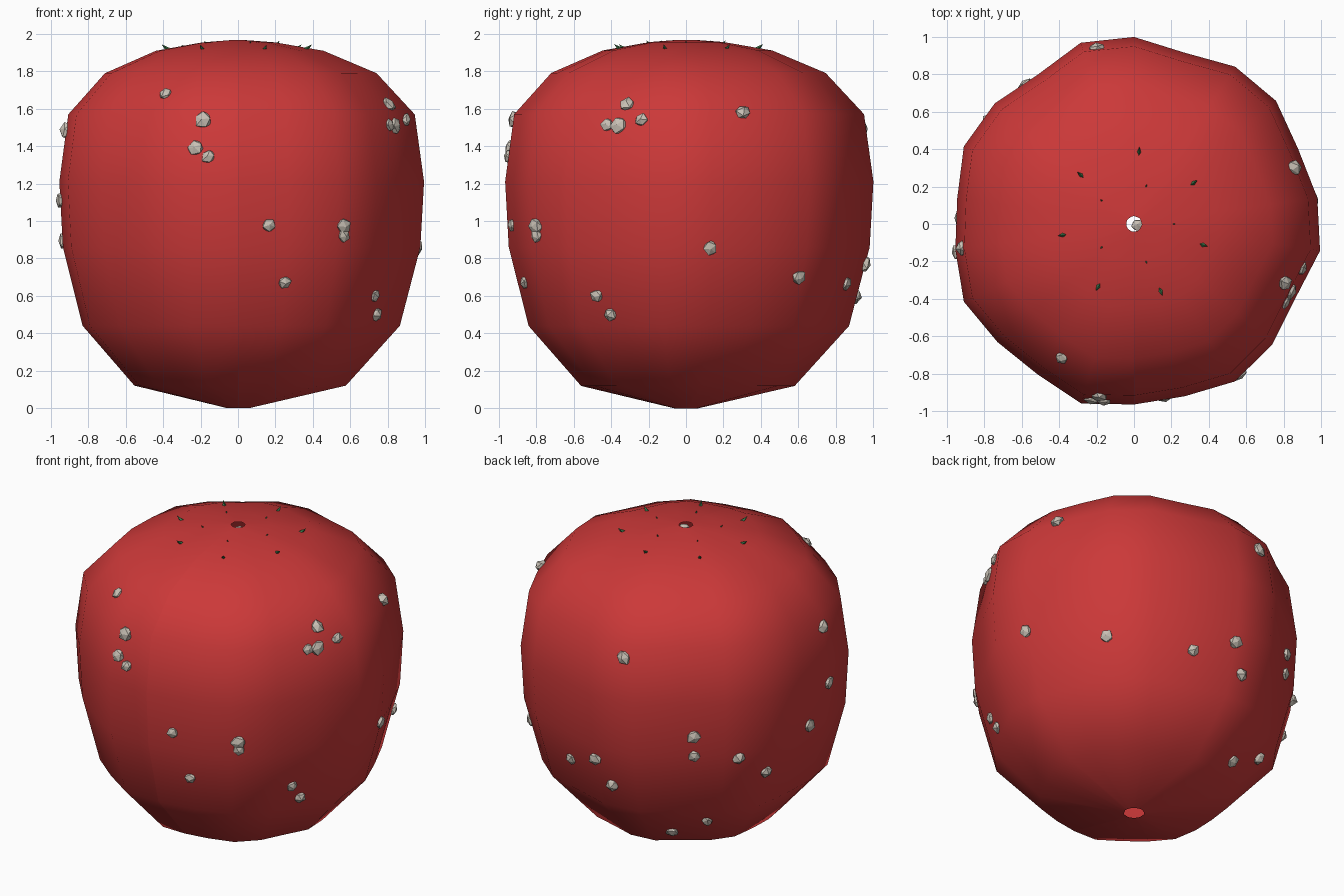
import bpy, bmesh, math, random
from mathutils import Vector, Matrix

random.seed(4)
cube = bpy.data.objects.get("Cube")
if cube:
    bpy.data.objects.remove(cube, do_unlink=True)


def material(name, color):
    mat = bpy.data.materials.new(name)
    mat.use_nodes = True
    mat.diffuse_color = (*color, 1)
    bsdf = next(n for n in mat.node_tree.nodes if n.type == 'BSDF_PRINCIPLED')
    bsdf.inputs["Base Color"].default_value = (*color, 1)
    bsdf.inputs["Roughness"].default_value = 0.8
    return mat


red = material("berry red", (0.6, 0.04, 0.04))
stone = material("pale seed", (0.58, 0.53, 0.46))
green = material("dark green", (0.04, 0.17, 0.06))


def finish(bm, name, mat, smooth=False):
    mesh = bpy.data.meshes.new(name)
    bm.to_mesh(mesh)
    bm.free()
    mesh.materials.append(mat)
    for poly in mesh.polygons:
        poly.use_smooth = smooth
    obj = bpy.data.objects.new(name, mesh)
    bpy.context.collection.objects.link(obj)
    return obj


# Berry outline: (radius, height), and the uneven swell of each lathe column
PROFILE = [(0.062, 0), (0.58, 0.12), (0.87, 0.44), (0.98, 0.86), (1, 1.21),
           (0.95, 1.57), (0.745, 1.79), (0.46, 1.91), (0.2, 1.955), (0.042, 1.967)]
SWELL = [0.965, 0.96, 1, 0.98, 0.95, 1.005, 0.99, 0.965, 1.005, 1, 0.955,
         1, 1.01, 0.95, 0.985, 1, 0.955, 0.965, 1, 0.965, 0.955, 1]
COLUMNS = len(SWELL)
STEP = 2 * math.pi / COLUMNS


def column_point(col, r, z):
    a = -math.pi / 2 + col * STEP
    r *= SWELL[col % COLUMNS]
    return Vector((r * math.cos(a), r * math.sin(a), z))


def surface_point(angle, z):
    """Point of the skin at an angle in degrees and a height."""
    for (r0, z0), (r1, z1) in zip(PROFILE, PROFILE[1:]):
        if z0 <= z <= z1:
            r = r0 + (r1 - r0) * (z - z0) / (z1 - z0)
            slope = Vector((z1 - z0, r0 - r1))
            break
    pos = ((math.radians(angle) + math.pi / 2) % (2 * math.pi)) / STEP
    col = int(pos)
    p = column_point(col, r, z).lerp(column_point(col + 1, r, z), pos - col)
    a = math.radians(angle)
    normal = Vector((math.cos(a) * slope.x, math.sin(a) * slope.x, slope.y))
    return p, normal.normalized()


# Skin: open at both poles, with an unwelded seam at the front
bm = bmesh.new()
grid = [[bm.verts.new(column_point(c, r, z)) for c in range(COLUMNS + 1)]
        for r, z in PROFILE]
for low, high in zip(grid, grid[1:]):
    for c in range(COLUMNS):
        bm.faces.new((low[c], low[c + 1], high[c + 1], high[c]))
finish(bm, "berry_skin", red, True)


# Seeds: rough pebbles half sunk into the skin, at (angle, height)
def add_seed(bm, center, normal, size):
    turn = normal.to_track_quat('Z', 'Y').to_matrix().to_4x4()
    spin = Matrix.Rotation(random.uniform(0, math.tau), 4, 'Z')
    shape = Matrix.Diagonal((size * random.uniform(0.9, 1.1), size, size * 0.75, 1))
    made = bmesh.ops.create_icosphere(
        bm, subdivisions=1, radius=1,
        matrix=Matrix.Translation(center) @ turn @ spin @ shape)
    for v in made["verts"]:
        v.co = center + (v.co - center) * random.uniform(0.85, 1.15)


SEEDS = [(-118.4, 1.68), (-101.5, 1.54), (-103.6, 1.39), (-99.4, 1.345),
         (-79.8, 0.98), (-54.9, 0.97), (-54.7, 0.92), (-73.8, 0.67),
         (-33, 0.6), (-28.7, 0.5), (-21.3, 1.62), (-27.4, 1.515),
         (-23.2, 1.51), (-15.1, 1.54), (19.6, 1.58), (7.7, 0.855),
         (39.8, 0.7), (101.8, 1.49), (90, 0.77), (73.8, 0.665),
         (95.7, 0.6), (127.8, 0.99), (128, 0.86), (144.5, 0.83),
         (156.5, 0.69), (134.7, 0.34), (117.7, 0.22), (-172, 1.485),
         (-171, 1.11), (178, 0.895)]
bm = bmesh.new()
for angle, z in SEEDS:
    center, normal = surface_point(angle, z)
    add_seed(bm, center, normal, random.uniform(0.038, 0.047))
finish(bm, "seeds", stone)

# One seed sits in the opening at the crown
bm = bmesh.new()
add_seed(bm, Vector((0.018, -0.004, 1.94)), Vector((0, 0, 1)), 0.034)
finish(bm, "crown_seed", stone)


# Calyx: two whorls of leaf tips poking through the top
def whorl(name, count, start, radius, z, length, width, lean):
    bm = bmesh.new()
    for i in range(count):
        place = (Matrix.Rotation(math.radians(start) + i * math.tau / count, 4, 'Z')
                 @ Matrix.Translation((radius, 0, z))
                 @ Matrix.Rotation(math.radians(lean), 4, 'Y'))
        bmesh.ops.create_cone(bm, cap_ends=True, segments=4, radius1=width,
                              radius2=0, depth=length, matrix=place)
    finish(bm, name, green)


whorl("outer_leaf_tips", 7, 86, 0.39, 1.925, 0.06, 0.018, 50)
whorl("inner_leaf_tips", 5, 72, 0.212, 1.95, 0.035, 0.011, 35)
